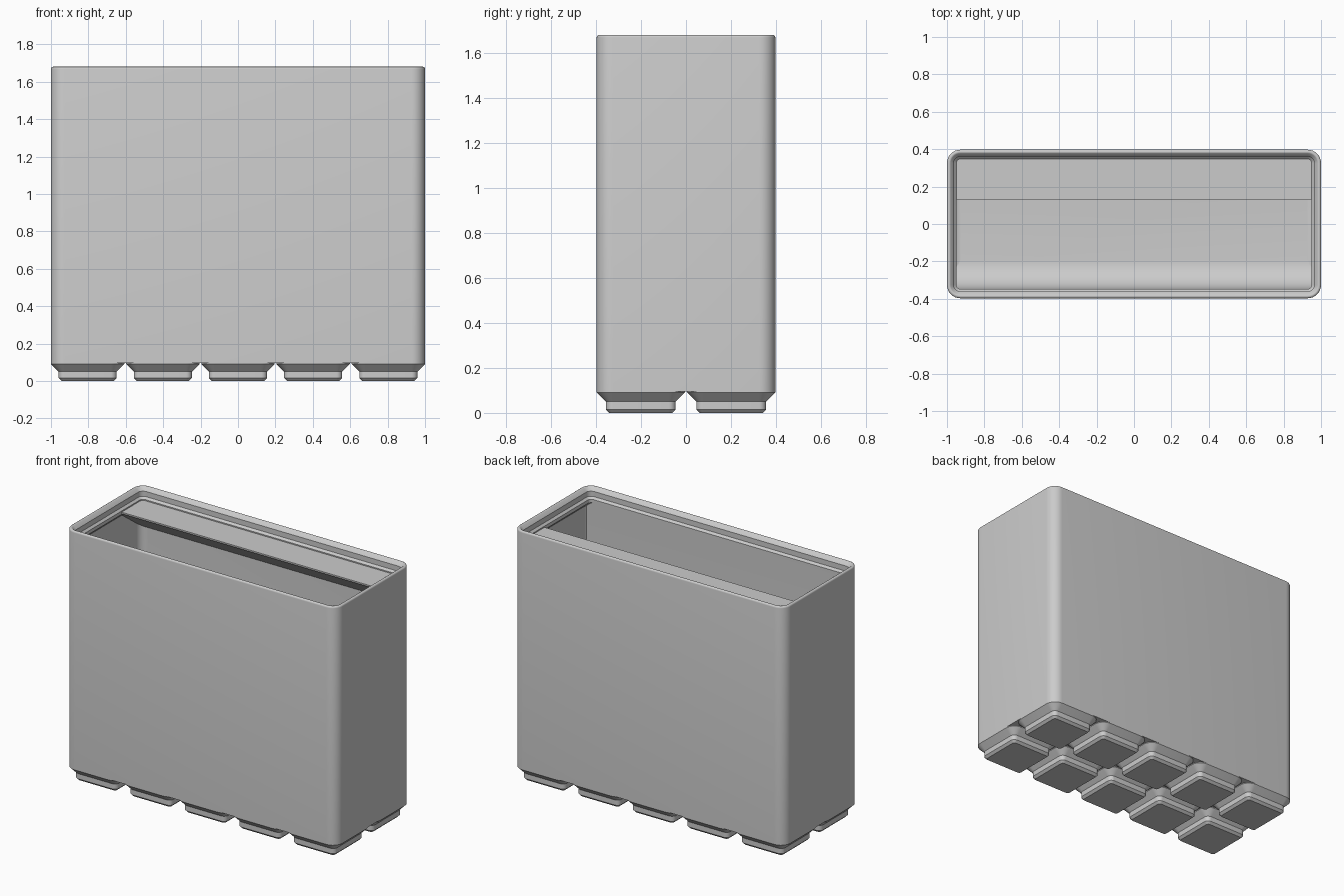
import bpy, bmesh, math

cube = bpy.data.objects.get("Cube")
if cube:
    bpy.data.objects.remove(cube)

MM = 2 / 104.5                      # model units per millimetre
HX, HY, R = 52.25, 20.75, 3.75      # half sizes and corner radius of the bin
WALL, LIP, FLOOR, TOP = 0.95, 2.6, 7.0, 84.0

grey = bpy.data.materials.new("plain grey")
grey.use_nodes = True
grey.diffuse_color = (0.6, 0.6, 0.6, 1)
grey.node_tree.nodes["Principled BSDF"].inputs["Base Color"].default_value = (0.6, 0.6, 0.6, 1)


def finish(bm, name):
    bmesh.ops.recalc_face_normals(bm, faces=bm.faces)
    bmesh.ops.scale(bm, vec=(MM, MM, MM), verts=bm.verts)
    mesh = bpy.data.meshes.new(name)
    bm.to_mesh(mesh)
    bm.free()
    mesh.materials.append(grey)
    obj = bpy.data.objects.new(name, mesh)
    bpy.context.collection.objects.link(obj)
    bpy.ops.object.select_all(action='DESELECT')
    obj.select_set(True)
    bpy.context.view_layer.objects.active = obj
    bpy.ops.object.shade_smooth_by_angle(angle=math.radians(25))
    return obj


def rounded_loft(name, hx, hy, steps, cx=0, cy=0, seg=8):
    """Stack rounded rectangles; each step is (inset, height)."""
    bm = bmesh.new()
    rings = []
    for inset, z in steps:
        r = max(R - inset, 0.05)
        ring = []
        for q, (sx, sy) in enumerate(((1, 1), (-1, 1), (-1, -1), (1, -1))):
            for i in range(seg + 1):
                a = (q + i / seg) * math.pi / 2
                ring.append(bm.verts.new((cx + sx * (hx - inset - r) + r * math.cos(a),
                                          cy + sy * (hy - inset - r) + r * math.sin(a), z)))
        rings.append(ring)
    for a, b in zip(rings, rings[1:]):
        n = len(a)
        for i in range(n):
            j = (i + 1) % n
            bm.faces.new((a[i], a[j], b[j], b[i]))
    bm.faces.new(rings[0])
    bm.faces.new(rings[-1])
    return finish(bm, name)


def extrude_x(name, profile, half):
    """Extrude a (y, z) profile along x."""
    bm = bmesh.new()
    face = bm.faces.new([bm.verts.new((-half, y, z)) for y, z in profile])
    new = bmesh.ops.extrude_face_region(bm, geom=[face])["geom"]
    moved = [v for v in new if isinstance(v, bmesh.types.BMVert)]
    bmesh.ops.translate(bm, verts=moved, vec=(2 * half, 0, 0))
    return finish(bm, name)


def arc(count):
    return [math.pi / 2 * i / count for i in range(count + 1)]


# Body: outer wall, rounded rim, stepped stacking lip, inner wall, filleted floor
rim = [(0.6 - 0.6 * math.cos(a * 1.5), TOP + 3.2 + 0.6 * math.sin(a * 1.5)) for a in arc(6)]
lip = [(1.9, TOP + 2.5), (1.9, TOP + 0.7), (LIP, TOP), (LIP, TOP - 1.2), (WALL, TOP - 2.85)]
fillet = [(WALL + 2.8 * (1 - math.cos(a)), FLOOR + 2.8 * (1 - math.sin(a))) for a in arc(6)]
rounded_loft("bin_body", HX, HY, [(0, 5.0)] + rim + lip + fillet)

# Feet: a grid of stepped pads
foot = [(2.95, 0), (2.15, 0.8), (2.15, 2.6), (0, 4.75), (0, 5.05)]
for row in range(2):
    for col in range(5):
        rounded_loft(f"foot_{row + 1}_{col + 1}", 10.25, 10.25, foot,
                     cx=(col - 2) * 21, cy=(row - 0.5) * 21)

# Scoop: curved ramp along the front wall, flush with the lip
r = 8.0
front, back = -HY + 1.3, HY - 1.3
scoop = [(front, FLOOR - 0.5), (-HY + LIP + r, FLOOR - 0.5)]
scoop += [(-HY + LIP + r * (1 - math.sin(a)), FLOOR + r * (1 - math.cos(a))) for a in arc(12)]
scoop += [(-HY + LIP, TOP - 0.6), (front, TOP - 0.6)]
extrude_x("front_scoop", scoop, HX - WALL)

# Label shelf: wedge along the back wall under the lip
edge, top = 6.9, TOP - 0.4
shelf = [(edge, top), (back, top), (back, top - 9.8), (edge + 0.25, top - 0.8), (edge, top - 0.5)]
extrude_x("label_shelf", shelf, HX - WALL)
